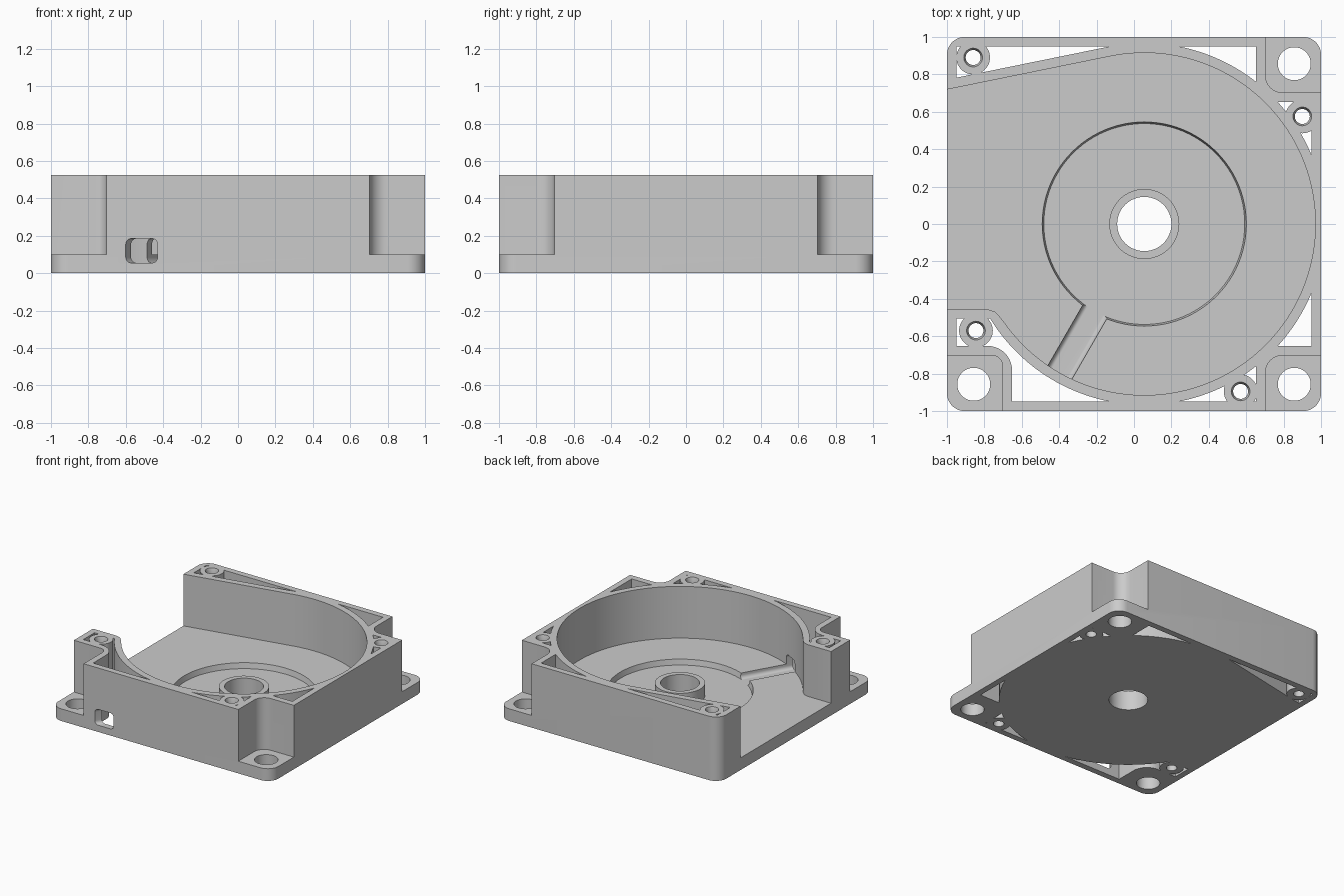
import bpy, bmesh
from math import sin, cos, pi, radians
from mathutils import Vector

if "Cube" in bpy.data.objects:
    bpy.data.objects.remove(bpy.data.objects["Cube"])

HEIGHT, PLATE, RECESS = 0.525, 0.1, 0.055
WALL = 0.95                    # inner face of the outer walls
CX = 0.055                     # rotor axis
SCREWS = [(-0.86, 0.89), (0.9, 0.575), (0.57, -0.895), (-0.845, -0.57)]
# corner direction, notch fillet, fillet of the wall behind it
EARS = [(1, 1, 0.09, 0.05), (1, -1, 0.09, 0.05), (-1, -1, 0.055, 0.13)]

grey = bpy.data.materials.new("grey plastic")
grey.use_nodes = True
grey.diffuse_color = (0.6, 0.6, 0.6, 1)
grey.node_tree.nodes["Principled BSDF"].inputs["Base Color"].default_value = (0.6, 0.6, 0.6, 1)


def arc(x, y, r, a0, a1, n):
    return [(x + r * cos(radians(a0 + (a1 - a0) * i / n)),
             y + r * sin(radians(a0 + (a1 - a0) * i / n))) for i in range(n + 1)]


def circle(x, y, r, n=48):
    return arc(x, y, r, 0, 360, n)[:-1]


def rounded(x0, y0, x1, y1, r):
    x0, x1 = sorted((x0, x1))
    y0, y1 = sorted((y0, y1))
    return (arc(x1 - r, y1 - r, r, 0, 90, 10) + arc(x0 + r, y1 - r, r, 90, 180, 10)
            + arc(x0 + r, y0 + r, r, 180, 270, 10) + arc(x1 - r, y0 + r, r, 270, 360, 10))


def extrude(name, points, vec, taper=1.0):
    """Solid swept from a closed outline along vec; taper scales the far end."""
    bm = bmesh.new()
    face = bm.faces.new([bm.verts.new(p) for p in points])
    res = bmesh.ops.extrude_face_region(bm, geom=[face], use_keep_orig=True)
    far = [g for g in res["geom"] if isinstance(g, bmesh.types.BMVert)]
    mid = sum((v.co for v in far), Vector()) / len(far)
    for v in far:
        v.co = mid + (v.co - mid) * taper + Vector(vec)
    bmesh.ops.recalc_face_normals(bm, faces=bm.faces)
    mesh = bpy.data.meshes.new(name)
    bm.to_mesh(mesh)
    bm.free()
    mesh.materials.append(grey)
    ob = bpy.data.objects.new(name, mesh)
    bpy.context.collection.objects.link(ob)
    return ob


def prism(name, outline, z0, z1, taper=1.0):
    return extrude(name, [(x, y, z0) for x, y in outline], (0, 0, z1 - z0), taper)


def activate(ob):
    bpy.ops.object.select_all(action='DESELECT')
    ob.select_set(True)
    bpy.context.view_layer.objects.active = ob


def cut(ob, cutter):
    mod = ob.modifiers.new("cut", 'BOOLEAN')
    mod.operation, mod.solver, mod.object = 'DIFFERENCE', 'EXACT', cutter
    activate(ob)
    bpy.ops.object.modifier_apply(modifier=mod.name)
    bpy.data.objects.remove(cutter)


def volute(r, lip, corner):
    """Round chamber with a tangent outlet running out of the left side."""
    tangent = 101.5
    x, y = arc(CX, 0, r, tangent, tangent, 1)[0]
    slope = -1 / (sin(radians(tangent)) / cos(radians(tangent)))
    end = corner[0]
    return ([(-1.1, y + (-1.1 - x) * slope)] + arc(CX, 0, r, tangent, end, 110)
            + corner[1:] + [(-1.1, lip)])


# Weight-saving pockets: the square interior less every wall and boss
pockets = prism("pockets", rounded(-WALL, -WALL, WALL, WALL, 0.01), -0.2, 0.8)
cut(pockets, prism("volute_wall", volute(0.967, -0.505, [-148.5]), -0.3, 0.9))
for sx, sy, r, pad in EARS:
    cut(pockets, prism("ear_wall", rounded(sx * 0.652, sy * 0.652, sx * 1.2, sy * 1.2, pad), -0.3, 0.9))
for x, y in SCREWS:
    cut(pockets, prism("screw_boss", circle(x, y, 0.09), -0.3, 0.9))

# Housing block and its chamber
housing = prism("housing", rounded(-1, -1, 1, 1, 0.095), 0, HEIGHT)
cut(housing, pockets)
cut(housing, prism("chamber", volute(0.915, -0.455, [-145.4, (-0.72, -0.493), (-0.745, -0.468),
                                                    (-0.785, -0.455)]), PLATE, 0.8))

# Mounting ears with through holes at three corners
for sx, sy, r, pad in EARS:
    cut(housing, prism("ear_notch", rounded(sx * 0.703, sy * 0.703, sx * 1.2, sy * 1.2, r), PLATE, 0.8))
    cut(housing, prism("ear_hole", circle(sx * 0.857, sy * 0.857, 0.088), -0.1, 0.3))

# Screw holes with a chamfered mouth
for x, y in SCREWS:
    cut(housing, prism("screw_hole", circle(x, y, 0.04, 32), -0.1, 0.8))
    cut(housing, prism("screw_mouth", circle(x, y, 0.038, 32), HEIGHT - 0.04, HEIGHT + 0.01, 1.4))

# Shallow motor recess, centre bore, and the slanted cable channel through the front wall
cut(housing, prism("recess", circle(CX, 0, 0.537, 96), RECESS, PLATE + 0.01, 1.02))
cut(housing, prism("bore", circle(CX, 0, 0.145, 64), -0.1, 0.4))
outline = rounded(-0.658, RECESS, -0.488, 0.185, 0.03)
cut(housing, extrude("cable_channel", [(x, -1.1, z) for x, z in outline], (0.68 * 0.577, 0.68, 0)))

# Bearing hub around the bore
hub = prism("bearing_hub", circle(CX, 0, 0.187, 64), RECESS, 0.16)
cut(hub, prism("hub_bore", circle(CX, 0, 0.145, 64), -0.1, 0.4))

for ob in (housing, hub):
    activate(ob)
    bpy.ops.object.shade_smooth_by_angle(angle=pi / 6)
